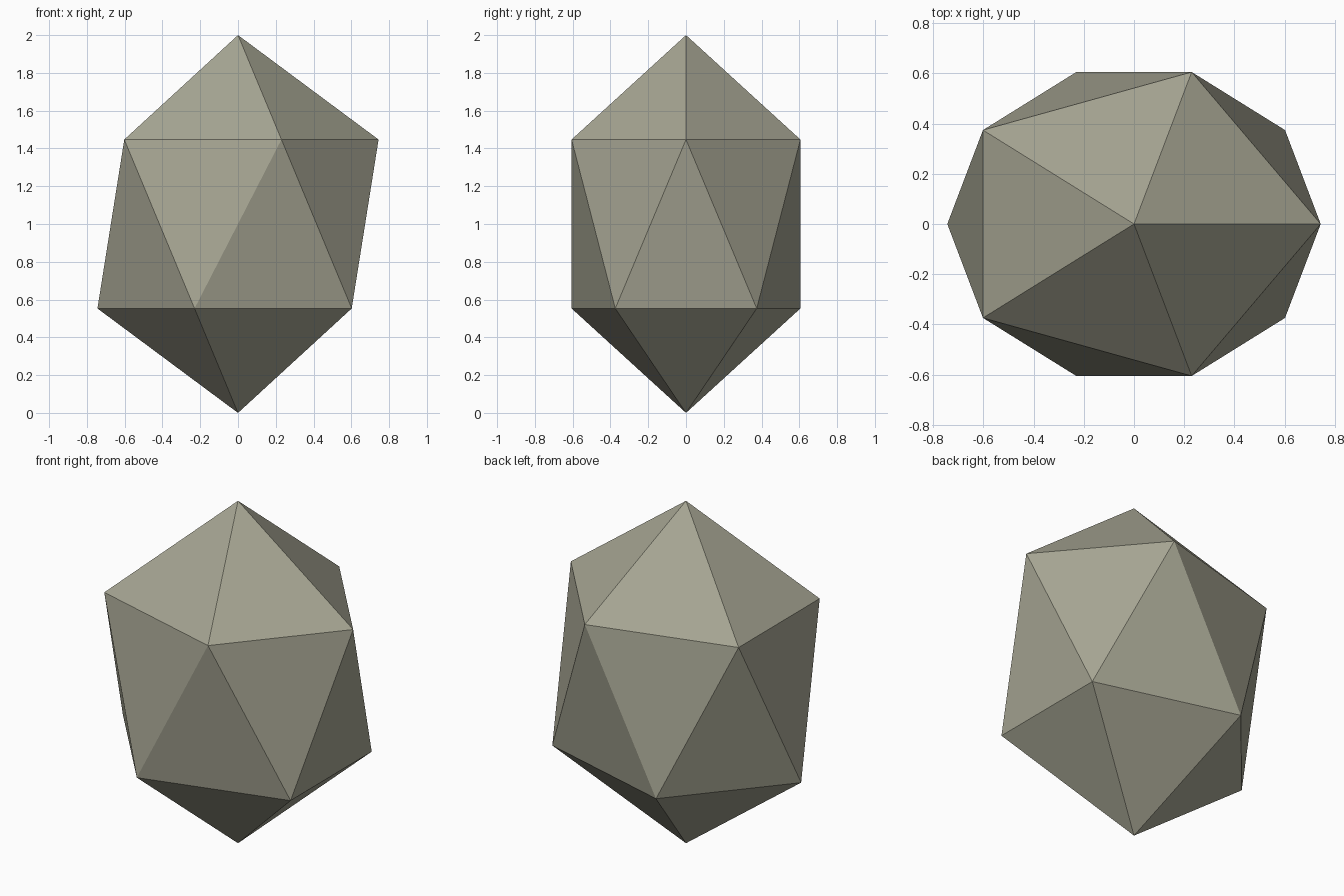
import bpy

if "Cube" in bpy.data.objects:
    bpy.data.objects.remove(bpy.data.objects["Cube"])

# Faceted stone: a twenty-sided solid, narrowed in width and depth
bpy.ops.mesh.primitive_ico_sphere_add(subdivisions=1, radius=1.0, location=(0, 0, 1))
stone = bpy.context.object
stone.name = "faceted_stone"
stone.scale = (0.832, 0.712, 1.0)
bpy.ops.object.transform_apply(location=True, rotation=False, scale=True)
bpy.ops.object.shade_flat()

# Warm grey stone colour
grey = bpy.data.materials.new("warm_grey")
grey.diffuse_color = (0.38, 0.375, 0.29, 1.0)
grey.use_nodes = True
grey.node_tree.nodes["Principled BSDF"].inputs["Base Color"].default_value = grey.diffuse_color
stone.data.materials.append(grey)
